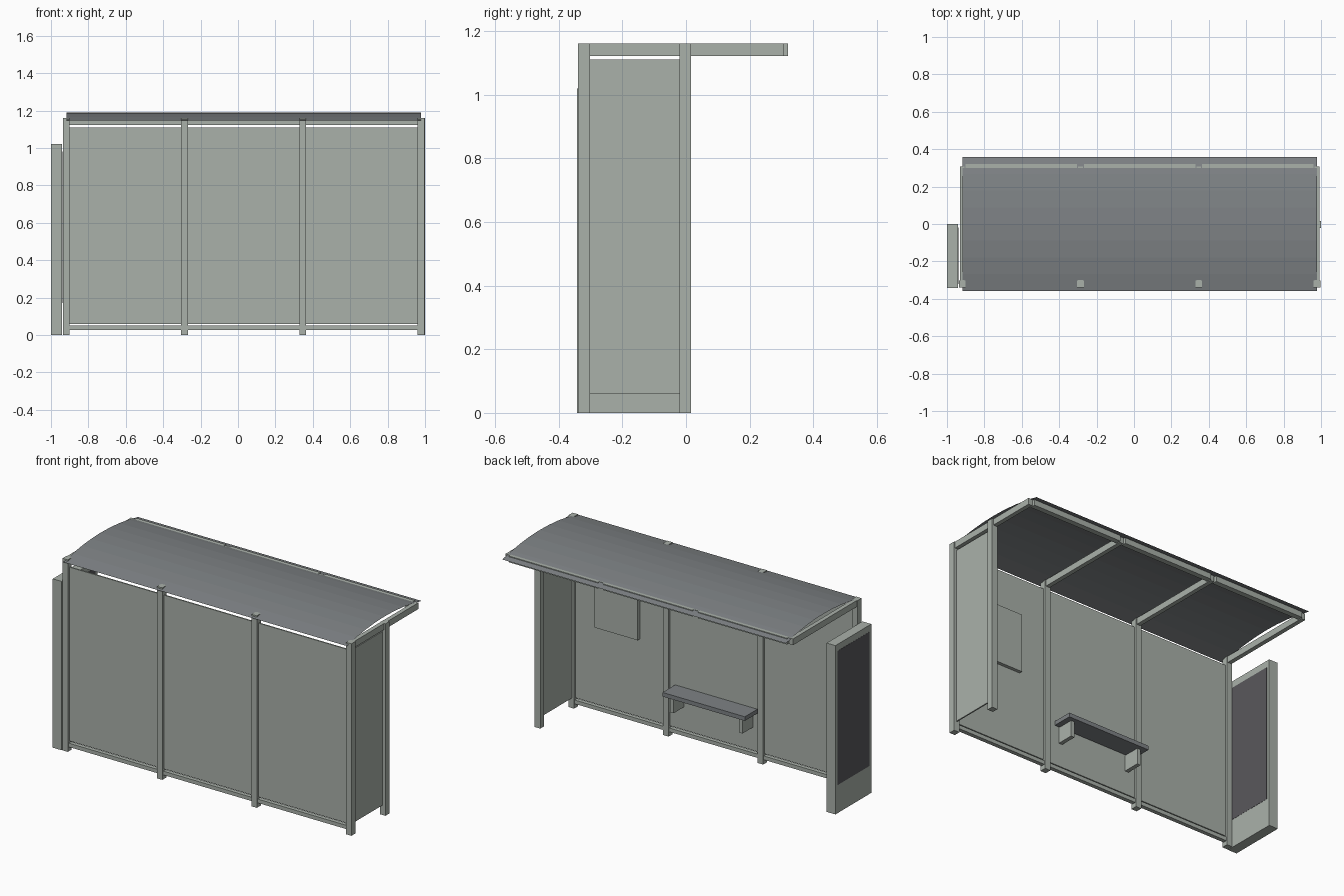
import bpy
import bmesh

cube = bpy.data.objects.get("Cube")
if cube:
    bpy.data.objects.remove(cube)


def material(name, color):
    m = bpy.data.materials.new(name)
    m.use_nodes = True
    m.diffuse_color = (*color, 1)
    m.node_tree.nodes["Principled BSDF"].inputs["Base Color"].default_value = (*color, 1)
    return m


FRAME = material("pale grey green", (0.40, 0.44, 0.40))
ROOF = material("mid grey", (0.21, 0.225, 0.235))
POSTER = material("dark grey", (0.10, 0.097, 0.107))


def finish(name, bm, mat):
    mesh = bpy.data.meshes.new(name)
    bm.to_mesh(mesh)
    bm.free()
    mesh.materials.append(mat)
    obj = bpy.data.objects.new(name, mesh)
    bpy.context.collection.objects.link(obj)
    return obj


def box(name, xs, ys, zs, mat=FRAME):
    """Box between the given minimum and maximum on each axis."""
    bm = bmesh.new()
    bmesh.ops.create_cube(bm, size=1)
    for v in bm.verts:
        v.co = [(lo + hi) / 2 + c * (hi - lo) for c, (lo, hi) in zip(v.co, (xs, ys, zs))]
    return finish(name, bm, mat)


def around(center, half):
    return center - half, center + half


FIRST, PITCH, HALF = -0.918, 0.632, 0.018
WALL_Y, TOP = -0.32, 1.16
posts = [FIRST + i * PITCH for i in range(4)]

# Wall posts with a roof beam running back from each
for x in posts:
    box("wall_post", around(x, HALF), (-0.34, -0.302), (0, TOP))
    box("roof_beam", around(x, 0.013), (-0.302, 0.308), (1.122, TOP))

# Wall panels, bottom rails and roof edge rails in each bay
for a, b in zip(posts, posts[1:]):
    bay = (a + HALF, b - HALF)
    box("wall_panel", bay, around(WALL_Y, 0.004), (0.06, 1.11))
    box("bottom_rail", bay, around(WALL_Y, 0.012), (0.027, 0.05))
    box("roof_edge_rail", bay, (0.288, 0.32), (1.122, TOP))

# Side screen at the left end
box("side_post", (0.963, 1.0), (-0.021, 0.016), (0, TOP))
box("side_panel", around(posts[-1], 0.004), (-0.302, -0.021), (0.06, 1.11))

# Arched roof sheet
bm = bmesh.new()
SEGMENTS, REACH = 8, 0.357
rows = []
for i in range(SEGMENTS + 1):
    t = 2 * i / SEGMENTS - 1
    z = 1.148 + 0.042 * (1 - t * t)
    rows.append([bm.verts.new((x, t * REACH, z)) for x in (posts[0], posts[-1])])
for (a, b), (c, d) in zip(rows, rows[1:]):
    bm.faces.new((a, b, d, c))
finish("roof_sheet", bm, ROOF)

# Bench on two brackets in the middle bay
box("bench_seat", (-0.26, 0.29), (-0.31, -0.19), (0.295, 0.32), ROOF)
for x in (-0.215, 0.245):
    box("bench_bracket", around(x, 0.012), (-0.316, -0.215), (0.2, 0.295))

# Notice board
box("notice_board", (0.53, 0.82), (-0.316, -0.296), (0.53, 0.88))

# Free-standing display panel with a poster on both faces
box("display_panel", (-1.0 + 0.001, -0.94), (-0.342, 0), (0, 1.02))
for x in (-0.9992, -0.9398):
    box("poster", around(x, 0.0008), (-0.322, -0.02), (0.17, 0.98), POSTER)
